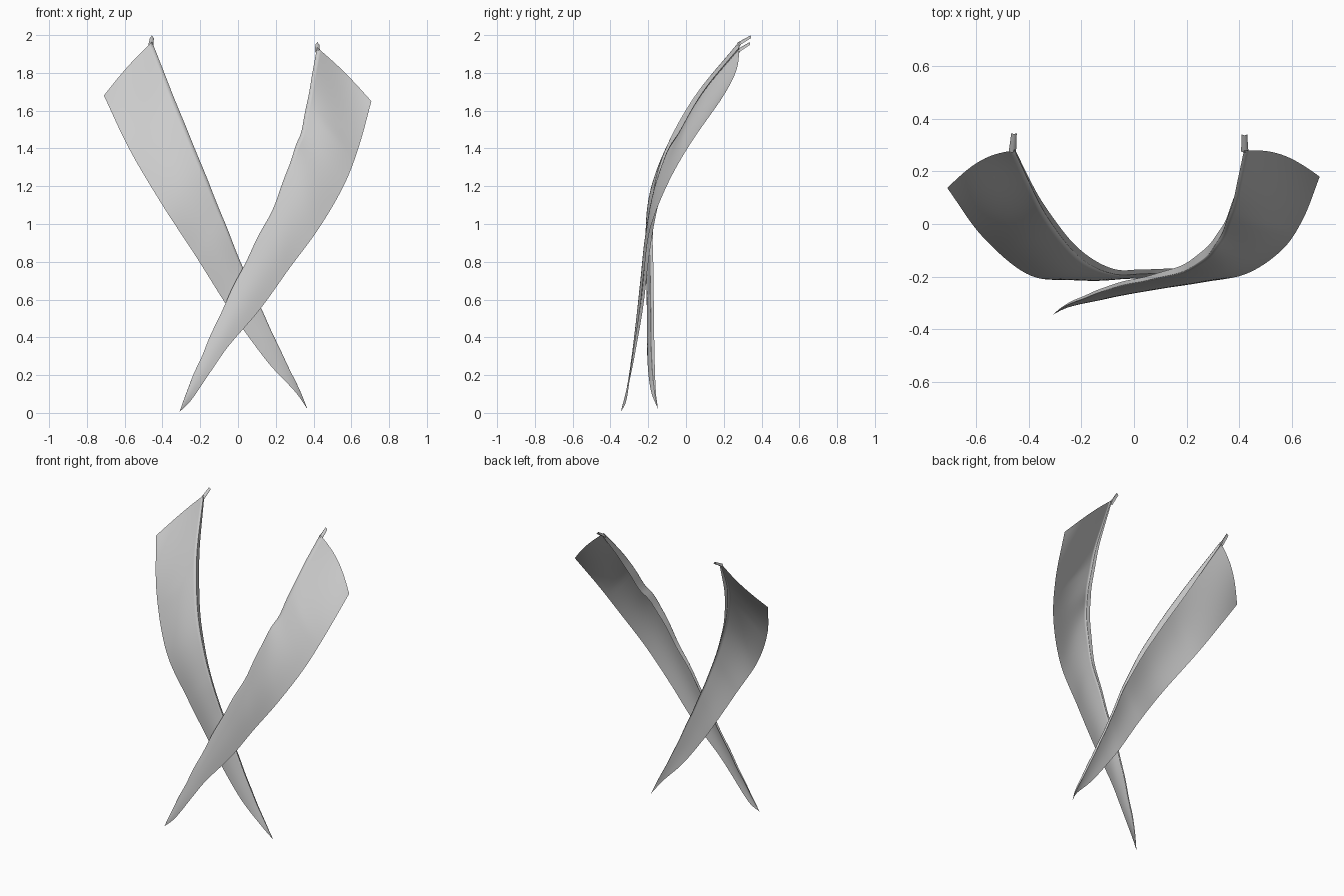
import bpy, bmesh, math
from mathutils import Vector

if "Cube" in bpy.data.objects:
    bpy.data.objects.remove(bpy.data.objects["Cube"])


def spline(pts, t):
    """Catmull-Rom point at t in 0..1 through a list of vectors."""
    n = len(pts) - 1
    i = min(int(t * n), n - 1)
    f = t * n - i
    b, c = pts[i], pts[i + 1]
    a = pts[i - 1] if i > 0 else b * 2 - c
    d = pts[i + 2] if i + 2 <= n else c * 2 - b
    return 0.5 * (2 * b + (c - a) * f + (2 * a - 5 * b + 4 * c - d) * f * f
                  + (3 * b - a - 3 * c + d) * f ** 3)


def make_sheet(name, grid):
    bm = bmesh.new()
    rows = [[bm.verts.new(p) for p in r] for r in grid]
    for r, s in zip(rows, rows[1:]):
        for j in range(len(r) - 1):
            bm.faces.new((r[j], r[j + 1], s[j + 1], s[j]))
    bmesh.ops.remove_doubles(bm, verts=bm.verts, dist=0.0003)
    bmesh.ops.recalc_face_normals(bm, faces=bm.faces)
    # fronts of the cloth face -y
    bm.faces.ensure_lookup_table()
    if sum(f.normal.y * f.calc_area() for f in bm.faces) > 0:
        bmesh.ops.reverse_faces(bm, faces=bm.faces)
    for f in bm.faces:
        f.smooth = True
    me = bpy.data.meshes.new(name)
    bm.to_mesh(me)
    bm.free()
    ob = bpy.data.objects.new(name, me)
    bpy.context.collection.objects.link(ob)
    return ob


def strip(name, outer, inner, curl, wave, rows=90, cols=14, hem=4):
    """Draped band between two edges, with the inner edge rolled backwards."""
    outer = [Vector(p) for p in outer]
    inner = [Vector(p) for p in inner]
    curls = [Vector((c, 0, 0)) for c in curl]
    grid = []
    for i in range(rows + 1):
        t = i / rows
        o, n = spline(outer, t), spline(inner, t)
        c = spline(curls, t).x
        w = n - o
        side = w.normalized() if w.length > 1e-5 else Vector()
        n = n + side * wave * math.sin(t * 55) * math.sin(math.pi * t)
        top = max(0, (t - 0.85) / 0.15)
        row = []
        for j in range(cols + 1):
            u = j / cols
            bulge = math.sin(math.pi * u) * w.length
            p = o.lerp(n, u)
            p.y += bulge * (-0.05 + 0.13 * top)
            p += Vector((0, 0, 0.03)) * bulge * top
            row.append(p)
        for j in range(1, hem + 1):
            a = j / hem * math.pi * 0.6
            row.append(n + Vector((0, c * (1 - math.cos(a)) / 1.31, 0))
                       - side * c * 0.3 * (1 - math.cos(a)))
        grid.append(row)
    return make_sheet(name, grid)


def nub(name, base, tip):
    """Small pinched fold of cloth at the shoulder point."""
    base, tip = Vector(base), Vector(tip)
    grid = []
    for i in range(5):
        p = base.lerp(tip, i / 4)
        r = 0.014 * (1 - 0.25 * i / 4)
        grid.append([p + Vector((-r, 0, -r)), p + Vector((0, -0.3 * r, 0.3 * r)),
                     p + Vector((r, 0, -r))])
    make_sheet(name, grid)


# rear band, rising to the left shoulder
strip("rear_band",
      [(.368, -.148, .02), (.30, -.185, .115), (.167, -.203, .257), (.024, -.207, .447),
       (-.07, -.205, .585), (-.23, -.212, .84), (-.40, -.193, 1.10),
       (-.574, -.05, 1.394), (-.71, .137, 1.68)],
      [(.368, -.148, .02), (.327, -.168, .12), (.235, -.183, .31), (.124, -.187, .55),
       (.03, -.19, .76), (-.079, -.19, 1.03), (-.204, -.13, 1.34),
       (-.335, .035, 1.66), (-.455, .28, 1.965)],
      [0, .01, .018, .018, .018, .022, .045, .055, .02], 0.001)
nub("rear_band_tip", (-.462, .275, 1.955), (-.456, .345, 1.995))

# front band, rising to the right shoulder
strip("front_band",
      [(-.31, -.345, .005), (-.246, -.315, .07), (-.13, -.29, .24), (-.045, -.272, .36),
       (.12, -.243, .553), (.272, -.22, .765), (.43, -.188, .98),
       (.563, -.098, 1.21), (.643, .02, 1.42), (.706, .18, 1.65)],
      [(-.31, -.345, .005), (-.257, -.31, .15), (-.177, -.278, .336), (-.07, -.24, .574),
       (.06, -.212, .84), (.193, -.178, 1.103), (.283, -.115, 1.35),
       (.336, -.03, 1.5), (.378, .095, 1.71), (.418, .28, 1.935)],
      [0, .006, .012, .015, .018, .03, .045, .05, .045, .02], 0.004)
nub("front_band_tip", (.421, .275, 1.92), (.42, .34, 1.96))
